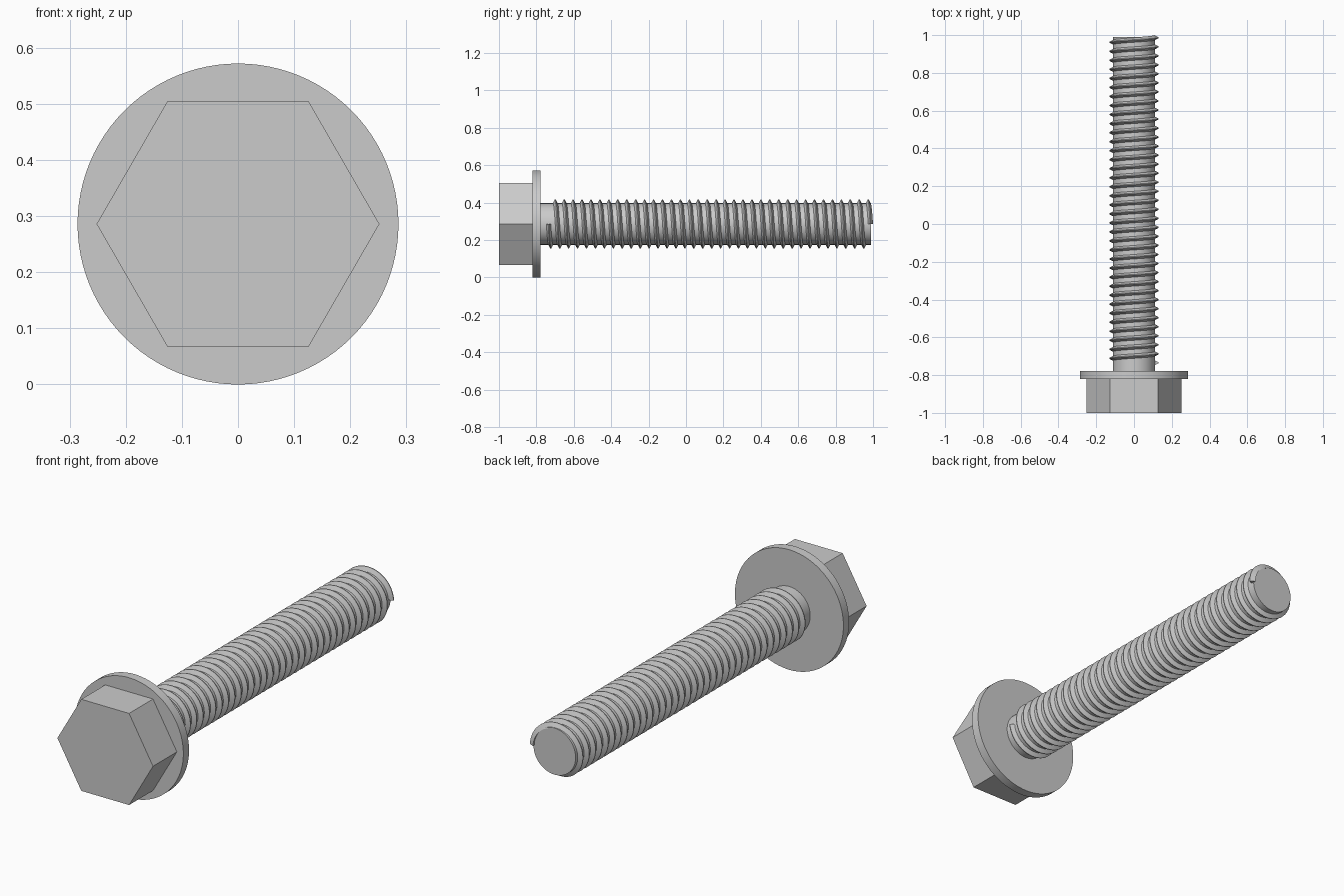
import bpy, bmesh, math

if "Cube" in bpy.data.objects:
    bpy.data.objects.remove(bpy.data.objects["Cube"])

AXIS_Z = 0.286


def finish(name, bm):
    bmesh.ops.recalc_face_normals(bm, faces=bm.faces)
    mesh = bpy.data.meshes.new(name)
    bm.to_mesh(mesh)
    bm.free()
    obj = bpy.data.objects.new(name, mesh)
    bpy.context.collection.objects.link(obj)
    bpy.context.view_layer.objects.active = obj
    obj.select_set(True)
    bpy.ops.object.shade_smooth_by_angle(angle=math.radians(35))
    obj.select_set(False)
    return obj


def point(radius, angle, y):
    # positive angle turns from +x towards -z: right-handed about +y
    return (radius * math.cos(angle), y, AXIS_Z - radius * math.sin(angle))


def prism(name, radius, y0, y1, sides):
    bm = bmesh.new()
    rings = [[bm.verts.new(point(radius, math.tau * i / sides, y)) for i in range(sides)]
             for y in (y0, y1)]
    for i in range(sides):
        j = (i + 1) % sides
        bm.faces.new((rings[0][i], rings[0][j], rings[1][j], rings[1][i]))
    for ring in rings:
        bm.faces.new(ring)
    return finish(name, bm)


def helix_thread(name, profile, y0, y1, turns, steps):
    # profile: (radius, y offset) points swept along a helix, closed at both ends
    bm = bmesh.new()
    total = turns * steps
    rings = []
    for i in range(total + 1):
        y = y0 + (y1 - y0) * i / total
        rings.append([bm.verts.new(point(r, math.tau * i / steps, y + dy)) for r, dy in profile])
    n = len(profile)
    for a, b in zip(rings, rings[1:]):
        for k in range(n):
            m = (k + 1) % n
            bm.faces.new((a[k], a[m], b[m], b[k]))
    bm.faces.new(rings[0])
    bm.faces.new(rings[-1])
    return finish(name, bm)


# Hexagonal head with corners on the x axis
prism("hex_head", 0.252, -1.0, -0.815, 6)
# Round washer flange under the head
prism("flange", 0.286, -0.82, -0.777, 96)
# Plain cylindrical core
prism("shank", 0.111, -0.785, 0.99, 64)
# Right-handed external thread
helix_thread("thread", [(0.107, -0.014), (0.131, -0.002), (0.131, 0.002), (0.107, 0.014)],
             -0.735, 0.986, 36, 48)
